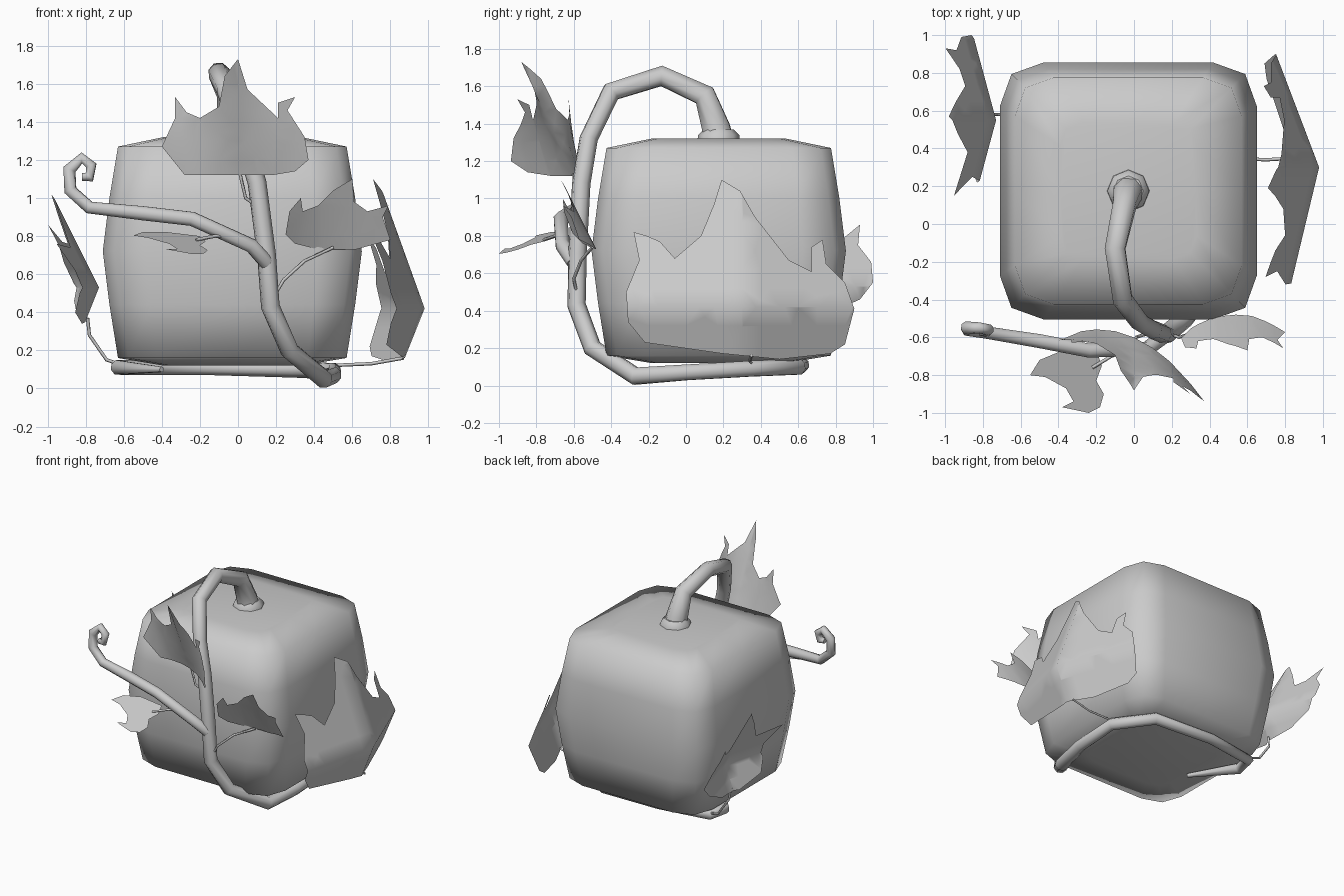
import bpy, bmesh
from math import radians
from mathutils import Vector

cube = bpy.data.objects.get("Cube")
if cube:
    bpy.data.objects.remove(cube, do_unlink=True)

grey = bpy.data.materials.new("plain_grey")
grey.use_nodes = True
colour = (0.6, 0.6, 0.6, 1)
grey.diffuse_color = colour
grey.node_tree.nodes["Principled BSDF"].inputs["Base Color"].default_value = colour


def make_active(obj):
    bpy.context.collection.objects.link(obj)
    bpy.ops.object.select_all(action='DESELECT')
    obj.select_set(True)
    bpy.context.view_layer.objects.active = obj


def finish(name, bm):
    mesh = bpy.data.meshes.new(name)
    bm.to_mesh(mesh)
    bm.free()
    mesh.materials.append(grey)
    make_active(bpy.data.objects.new(name, mesh))
    bpy.ops.object.shade_smooth_by_angle(angle=radians(80))


def tube(name, points, radii, sides=2):
    """Round tube through points, with one radius or one per point."""
    curve = bpy.data.curves.new(name, 'CURVE')
    curve.dimensions = '3D'
    curve.bevel_depth = 1
    curve.bevel_resolution = sides
    curve.use_fill_caps = True
    spline = curve.splines.new('POLY')
    spline.points.add(len(points) - 1)
    for i, (point, co) in enumerate(zip(spline.points, points)):
        point.co = (*co, 1)
        point.radius = radii[i] if isinstance(radii, list) else radii
    curve.materials.append(grey)
    make_active(bpy.data.objects.new(name, curve))
    bpy.ops.object.convert(target='MESH')


def leaf(name, outline, centre, place, step=0.1):
    """Fill a flat outline, cut it into a grid about its centre, bend it with place(u, v)."""
    bm = bmesh.new()
    bm.faces.new([bm.verts.new((u, v, 0)) for u, v in outline])
    bmesh.ops.triangulate(bm, faces=bm.faces[:])
    for axis in (0, 1):
        normal = Vector((axis == 0, axis == 1, 0))
        for i in range(-7, 8):
            bmesh.ops.bisect_plane(bm, geom=bm.verts[:] + bm.edges[:] + bm.faces[:],
                                   plane_co=normal * (centre[axis] + i * step),
                                   plane_no=normal, dist=1e-5)
    bmesh.ops.triangulate(bm, faces=bm.faces[:])
    for v in bm.verts:
        v.co = place(v.co.x, v.co.y)
    finish(name, bm)


# Boxy fruit: stacked chamfered-square rings with flat caps
bm = bmesh.new()
rings = []
for z, half in ((0.12, 0.36), (0.16, 0.6), (0.44, 0.645), (0.72, 0.68),
                (1.0, 0.645), (1.27, 0.6), (1.32, 0.36)):
    ring = []
    for cx, sx, cy, sy in ((1, 0, 0, 1), (0, -1, 1, 0), (-1, 0, 0, -1), (0, 1, -1, 0)):
        for a, b in ((1, -0.66), (1, 0), (1, 0.66), (0.91, 0.91)):
            ring.append(bm.verts.new((-0.03 + half * (cx * a + sx * b),
                                      0.175 + half * (cy * a + sy * b), z)))
    rings.append(ring)
for low, high in zip(rings, rings[1:]):
    for i in range(len(low)):
        j = (i + 1) % len(low)
        bm.faces.new((low[i], low[j], high[j], high[i]))
bm.faces.new(rings[0])
bm.faces.new(rings[-1])
bmesh.ops.recalc_face_normals(bm, faces=bm.faces[:])
finish("fruit_body", bm)

# Flared collar under the stem
tube("stem_collar", [(-.03, .175, 1.3), (-.03, .175, 1.34), (-.03, .175, 1.37)], [.115, .11, .08])

# Main vine: over the top, down the front and round beneath
vine = [(-.03, .17, 1.33), (-.035, .16, 1.38), (-.05, .1, 1.55),
        (-.1, -.13, 1.655), (-.06, -.4, 1.57), (.03, -.52, 1.32), (.1, -.56, 1.08),
        (.15, -.58, .7), (.17, -.585, .43), (.27, -.5, .2), (.45, -.27, .05),
        (.5, 0, .07), (.5, .35, .09), (.3, .6, .1), (-.2, .62, .11),
        (-.6, .56, .11), (-.63, .42, .11), (-.4, .12, .1)]
tube("main_vine", vine, [.085, .08, .065, .058, .055] + [.05] * 6 + [.045] * 3 + [.04] * 3 + [.015])

# Side tendril ending in a curl
tube("curled_tendril", [(.15, -.6, .66), (.07, -.66, .75), (-.24, -.67, .89), (-.5, -.62, .92),
                        (-.78, -.575, .95), (-.88, -.56, 1.04), (-.885, -.55, 1.15),
                        (-.82, -.55, 1.21), (-.77, -.56, 1.17), (-.78, -.57, 1.11),
                        (-.82, -.57, 1.11)], [.04] * 4 + [.035] * 3 + [.03] * 3 + [.02])

# Thin leaf stems
stems = {
    "top_leaf_stem": [(.11, -.57, .95), (.04, -.59, 1.0), (.01, -.6, 1.13)],
    "front_left_leaf_stem": [(.18, -.58, .47), (.24, -.6, .57), (.35, -.56, .67), (.5, -.5, .74)],
    "front_right_leaf_stem": [(-.02, -.66, .8), (-.12, -.7, .8), (-.22, -.76, .78)],
    "left_leaf_stem": [(.48, .35, .12), (.7, .34, .13), (.87, .35, .16)],
    "right_leaf_stem": [(-.6, .57, .12), (-.69, .58, .15), (-.78, .58, .28), (-.79, .56, .37)],
}
for name, points in stems.items():
    tube(name, points, .009, 0)

# Leaf above the front, tilted outward and bowed
leaf("top_leaf", [(-.4, 1.27), (-.33, 1.42), (-.33, 1.53), (-.27, 1.45), (-.2, 1.42), (-.1, 1.48),
                  (-.07, 1.64), (0, 1.73), (.05, 1.57), (.21, 1.42), (.21, 1.5), (.3, 1.53),
                  (.26, 1.46), (.35, 1.32), (.37, 1.2), (.3, 1.14), (.18, 1.12), (-.28, 1.12)],
     (0, 1.3),
     lambda u, v: (u, -.6 - .45 * u - 1.2 * u * u
                   - .46 * (v - 1.12) * (1 - 2.3 * abs(u)), v))

# Leaf at the front on the left
leaf("front_left_leaf", [(.25, .81), (.27, .93), (.33, 1.0), (.34, .93), (.42, .96), (.5, 1.04),
                         (.6, 1.1), (.61, .98), (.68, .93), (.79, .96), (.76, .9), (.8, .78),
                         (.62, .73), (.42, .73), (.3, .76)],
     (.54, .85), lambda u, v: (u, -.49 - .5 * (v - .75) - (u - .54) ** 2, v))

# Nearly level leaf at the front on the right
leaf("front_right_leaf", [(-.38, -.67), (-.5, -.72), (-.55, -.8), (-.47, -.81), (-.36, -.87),
                          (-.32, -.94), (-.38, -.97), (-.24, -1.0), (-.18, -.97), (-.16, -.9),
                          (-.2, -.83), (-.17, -.75), (-.2, -.67)],
     (-.35, -.83), lambda u, v: (u, v, .77 + .3 * (v + .83) - .12 * (u + .35)))

# Large leaf on the left, creased and bulging outward
leaf("left_leaf", [(-.28, .82), (-.21, .8), (-.14, .77), (-.06, .68), (.08, .8), (.15, .97),
                   (.19, 1.1), (.29, 1.04), (.37, .9), (.55, .67), (.67, .61), (.67, .74),
                   (.73, .78), (.75, .65), (.85, .55), (.9, .41), (.85, .22), (.77, .17),
                   (.5, .14), (.2, .17), (-.22, .23), (-.31, .34), (-.32, .5), (-.25, .67)],
     (.3, .42),
     lambda u, v: (.98 - .38 * max(0, u - .3) - .24 * max(0, .3 - u)
                   - .36 * max(0, v - .42) - .4 * max(0, .42 - v), u, v))

# Leaf on the right, leaning away at the tip
leaf("right_leaf", [(.57, 1.02), (.65, .9), (.73, .76), (.82, .77), (.93, .86), (.92, .75),
                    (.99, .66), (1.0, .55), (.93, .46), (.75, .38), (.5, .34), (.28, .4),
                    (.22, .5), (.25, .62), (.15, .76), (.26, .75), (.38, .74), (.48, .9)],
     (.55, .53),
     lambda u, v: (-.73 - .5 * max(0, v - .53) - .4 * max(0, .53 - v) - .27 * abs(u - .55), u, v))
